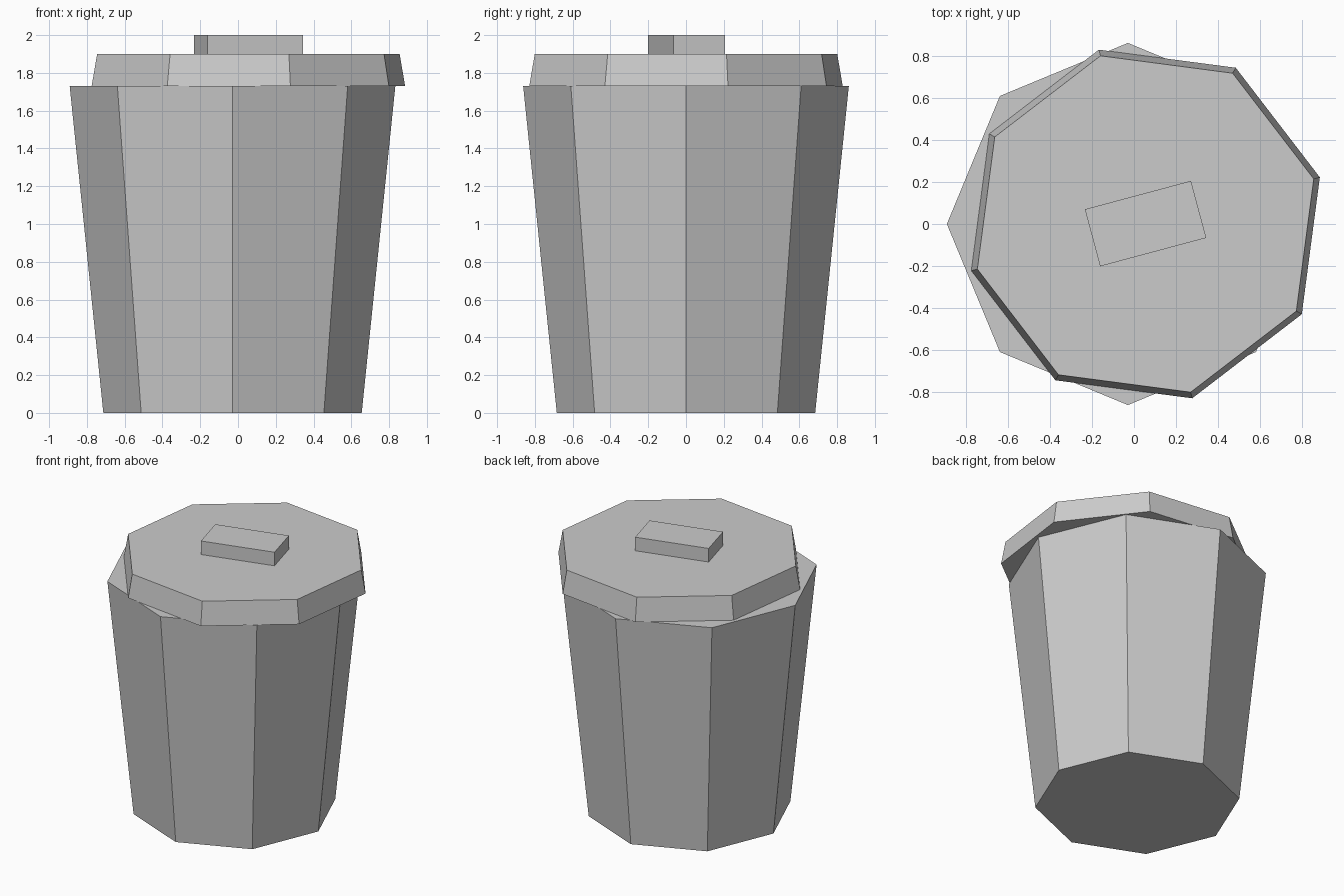
import bpy
import math

if "Cube" in bpy.data.objects:
    bpy.data.objects.remove(bpy.data.objects["Cube"])

grey = bpy.data.materials.new("plain grey")
grey.diffuse_color = (0.6, 0.6, 0.6, 1)
grey.use_nodes = True
grey.node_tree.nodes["Principled BSDF"].inputs["Base Color"].default_value = grey.diffuse_color

TILT = math.radians(15)  # the lid and its handle are turned on the bin


def finish(name):
    obj = bpy.context.object
    obj.name = name
    obj.data.materials.append(grey)
    return obj


def tapered_octagon(name, x, z0, z1, r0, r1, turn=0.0):
    """Closed eight-sided cone section with a corner pointing along +x."""
    bpy.ops.mesh.primitive_cone_add(
        vertices=8, radius1=r0, radius2=r1, depth=z1 - z0,
        location=(x, 0, (z0 + z1) / 2), rotation=(0, 0, turn))
    return finish(name)


# Bin body, widening upwards
tapered_octagon("bin_body", -0.029, 0.0, 1.73, 0.684, 0.862)

# Off-centre lid, narrowing upwards
tapered_octagon("lid", 0.055, 1.73, 1.90, 0.859, 0.829, TILT)

# Block handle on the lid
bpy.ops.mesh.primitive_cube_add(size=1, location=(0.055, 0.002, 1.95),
                                rotation=(0, 0, TILT))
handle = finish("lid_handle")
handle.scale = (0.523, 0.281, 0.10)
